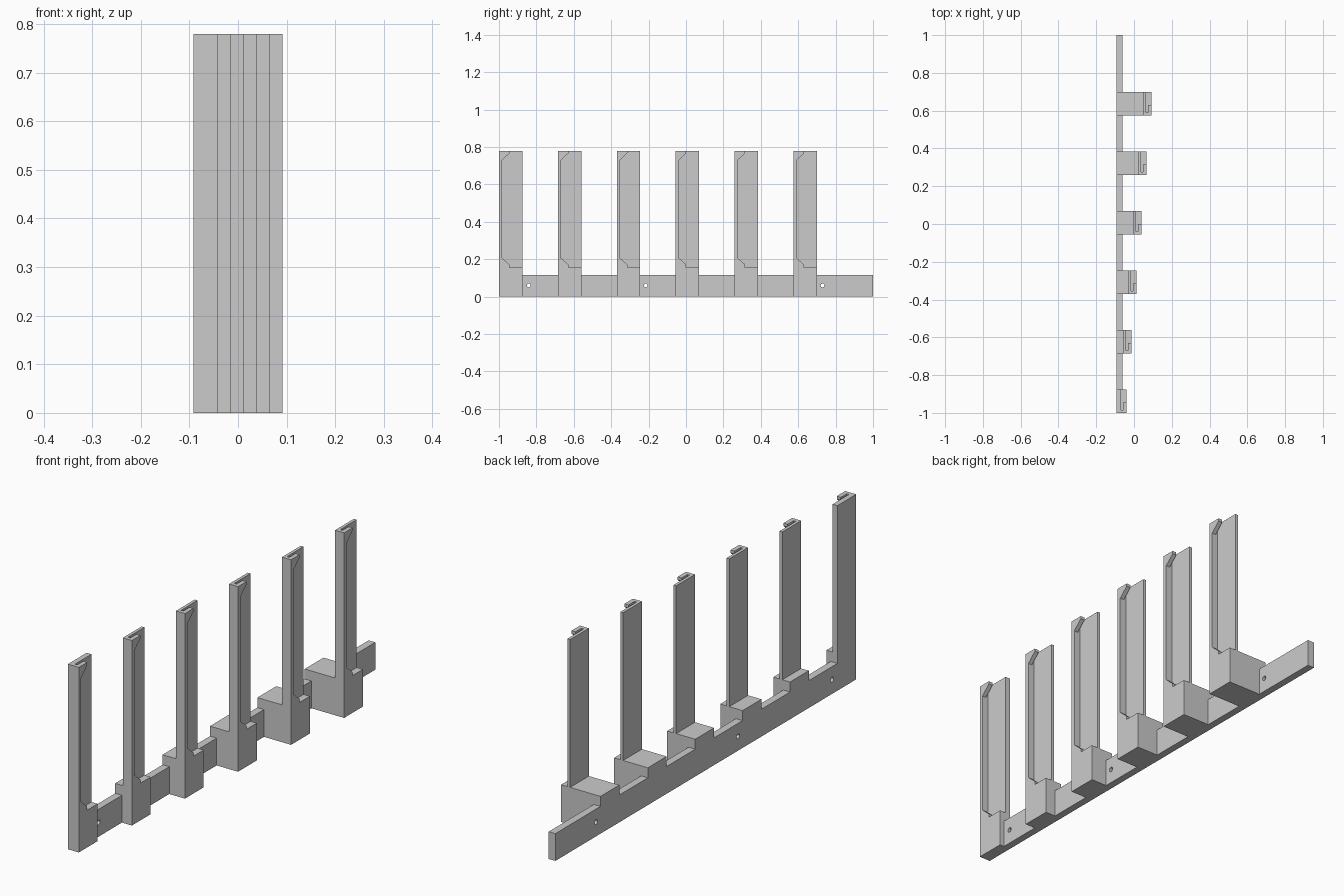
import bpy, bmesh, math
from mathutils import Vector

cube = bpy.data.objects.get("Cube")
if cube:
    bpy.data.objects.remove(cube, do_unlink=True)

grey = bpy.data.materials.new("light grey plastic")
grey.use_nodes = True
colour = (0.6, 0.6, 0.6, 1)
grey.diffuse_color = colour
grey.node_tree.nodes["Principled BSDF"].inputs["Base Color"].default_value = colour


def prism(name, points, direction):
    """Extrude a flat outline along a direction into a solid."""
    bm = bmesh.new()
    face = bm.faces.new([bm.verts.new(p) for p in points])
    out = bmesh.ops.extrude_face_region(bm, geom=[face])
    moved = [v for v in out["geom"] if isinstance(v, bmesh.types.BMVert)]
    bmesh.ops.translate(bm, verts=moved, vec=Vector(direction))
    bmesh.ops.recalc_face_normals(bm, faces=bm.faces)
    mesh = bpy.data.meshes.new(name)
    bm.to_mesh(mesh)
    bm.free()
    mesh.materials.append(grey)
    obj = bpy.data.objects.new(name, mesh)
    bpy.context.collection.objects.link(obj)
    return obj


def along_x(name, outline, x0, x1):
    return prism(name, [(x0, y, z) for y, z in outline], (x1 - x0, 0, 0))


def along_y(name, outline, y0, y1):
    return prism(name, [(x, y0, z) for x, z in outline], (0, y1 - y0, 0))


def rect(a0, a1, b0, b1):
    return [(a0, b0), (a1, b0), (a1, b1), (a0, b1)]


BACK, RAIL_FRONT = -0.092, -0.061
RAIL_TOP, SHELF, TOP = 0.115, 0.157, 0.779
WIDTH, WALL, LIP = 0.125, 0.016, 0.056

# Long rail with screw holes
rail = along_y("rail", rect(BACK, RAIL_FRONT, 0, RAIL_TOP), -1, 1)
for y in (-0.84, -0.215, 0.73):
    bpy.ops.mesh.primitive_cylinder_add(vertices=24, radius=0.01, depth=0.2,
                                        location=(BACK, y, 0.06),
                                        rotation=(0, math.pi / 2, 0))
    cutter = bpy.context.object
    cutter.name = "hole_cutter"
    cutter.hide_render = True
    cut = rail.modifiers.new("hole", "BOOLEAN")
    cut.operation, cut.solver, cut.object = "DIFFERENCE", "EXACT", cutter
    bpy.context.view_layer.objects.active = rail
    bpy.ops.object.modifier_apply(modifier=cut.name)
    bpy.data.objects.remove(cutter, do_unlink=True)

# Six stepped blocks, each carrying a slotted post
for i in range(6):
    y0 = -1 + 0.315 * i
    y1 = y0 + WIDTH
    front = -0.041 + 0.0265 * i
    n = str(i + 1)

    # Block hooked over the rail
    along_y("block_" + n, [(RAIL_FRONT, 0), (front, 0), (front, SHELF),
                           (BACK, SHELF), (BACK, RAIL_TOP),
                           (RAIL_FRONT, RAIL_TOP)], y0, y1)

    # Back plate, groove end and retaining lip
    post_back = max(BACK, front - 0.042) if i else BACK
    slot_back, slot_front = front - 0.029, front - 0.0185
    along_x("post_plate_" + n, rect(y0, y1, SHELF, TOP), post_back, slot_back)
    along_x("post_wall_" + n, rect(y0, y0 + WALL, SHELF, TOP),
            slot_back, slot_front)
    wall, lip = y0 + WALL, y0 + LIP
    along_x("post_lip_" + n,
            [(y0, SHELF), (lip, SHELF), (lip, SHELF + 0.015),
             (wall, SHELF + 0.05), (wall, TOP - 0.05),
             (lip, TOP - 0.012), (lip, TOP), (y0, TOP)],
            slot_front, front)
